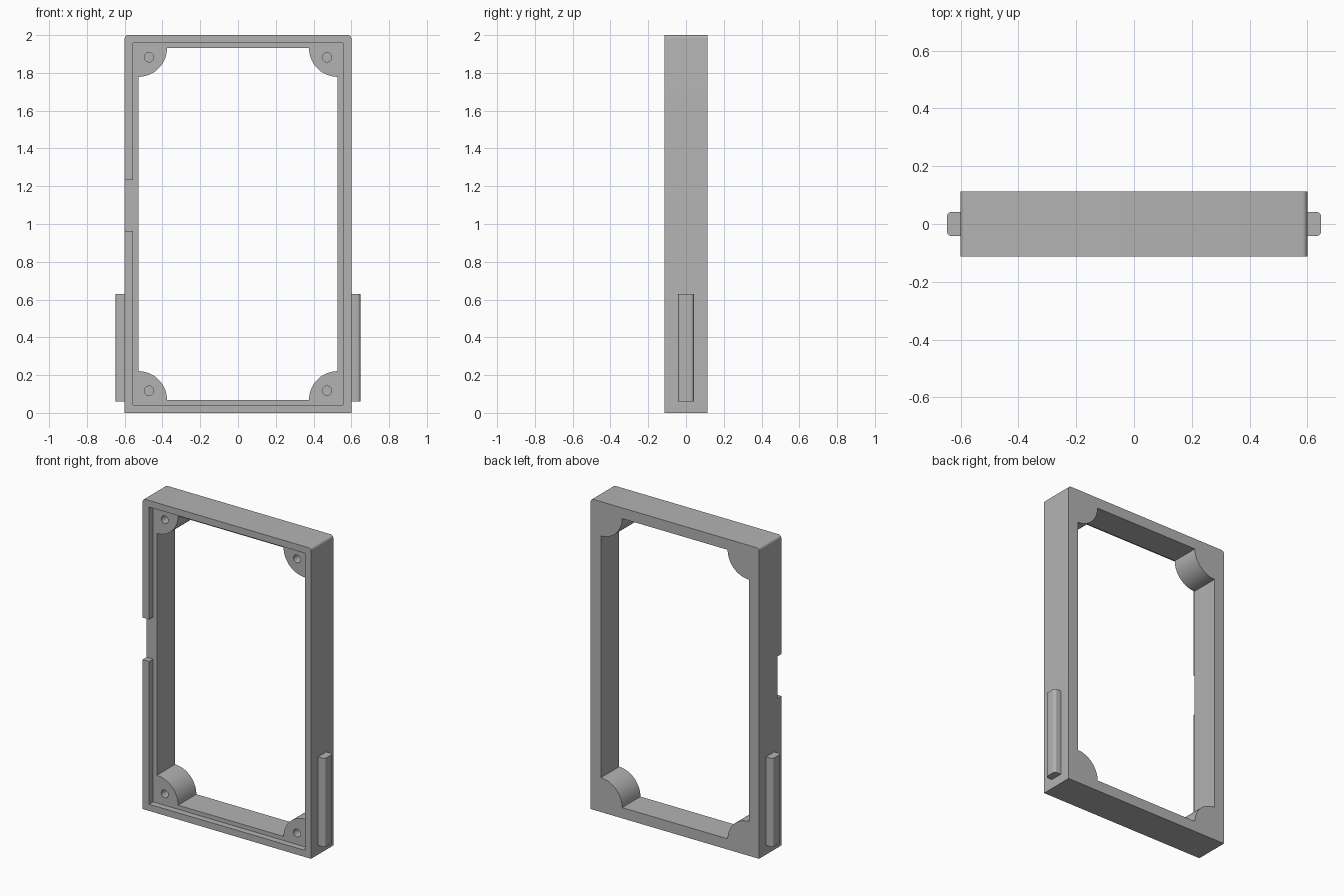
import bpy
import bmesh
from math import sin, cos, pi

if "Cube" in bpy.data.objects:
    bpy.data.objects.remove(bpy.data.objects["Cube"], do_unlink=True)

grey = bpy.data.materials.new("plain grey")
grey.use_nodes = True
grey.diffuse_color = (0.45, 0.45, 0.45, 1)
grey.node_tree.nodes["Principled BSDF"].inputs["Base Color"].default_value = (0.45, 0.45, 0.45, 1)

HALF_W, HALF_D, HEIGHT = 0.6, 0.113, 2.0
FLOOR = -HALF_D + 0.04      # level of the recessed ledge


def arc(cx, cz, r, start, end, steps):
    """Points along an arc, angles in quarter turns."""
    angles = [(start + (end - start) * i / steps) * pi / 2 for i in range(steps + 1)]
    return [(cx + r * cos(a), cz + r * sin(a)) for a in angles]


def prism(name, points, low, high, axis="y"):
    """Extrude a closed outline along y (outline in x, z) or z (outline in x, y)."""
    def place(p, d):
        return (p[0], d, p[1]) if axis == "y" else (p[0], p[1], d)
    bm = bmesh.new()
    face = bm.faces.new([bm.verts.new(place(p, low)) for p in points])
    moved = bmesh.ops.extrude_face_region(bm, geom=[face])["geom"]
    for v in moved:
        if isinstance(v, bmesh.types.BMVert):
            v.co = place((v.co.x, v.co.z if axis == "y" else v.co.y), high)
    bmesh.ops.recalc_face_normals(bm, faces=bm.faces)
    mesh = bpy.data.meshes.new(name)
    bm.to_mesh(mesh)
    bm.free()
    mesh.materials.append(grey)
    obj = bpy.data.objects.new(name, mesh)
    bpy.context.collection.objects.link(obj)
    return obj


def select_only(obj):
    bpy.ops.object.select_all(action="DESELECT")
    obj.select_set(True)
    bpy.context.view_layer.objects.active = obj


def cut(target, cutter):
    cutter.hide_render = True
    mod = target.modifiers.new("cut", "BOOLEAN")
    mod.operation, mod.solver, mod.object = "DIFFERENCE", "EXACT", cutter
    select_only(target)
    bpy.ops.object.modifier_apply(modifier=mod.name)
    bpy.data.objects.remove(cutter, do_unlink=True)


def rectangle(x0, x1, z0, z1):
    return [(x0, z0), (x1, z0), (x1, z1), (x0, z1)]


# Frame body with softened top corners
r = 0.018
outline = [(-HALF_W, 0), (HALF_W, 0)]
outline += arc(HALF_W - r, HEIGHT - r, r, 0, 1, 6)
outline += arc(-HALF_W + r, HEIGHT - r, r, 1, 2, 6)
frame = prism("frame", outline, -HALF_D, HALF_D)

# Opening that leaves a round screw boss in each corner
ox, oz, boss = 0.528, 0.931, 0.152
opening = arc(ox, 1 + oz, boss, 3, 2, 20)
opening += arc(-ox, 1 + oz, boss, 4, 3, 20)
opening += arc(-ox, 1 - oz, boss, 1, 0, 20)
opening += arc(ox, 1 - oz, boss, 2, 1, 20)
cut(frame, prism("opening_cutter", opening, -0.3, 0.3))

# Recess behind the thin front lip, and the gap in the right lip
cut(frame, prism("recess_cutter", rectangle(-0.555, 0.555, 0.043, 1.957), -0.3, FLOOR))
cut(frame, prism("gap_cutter", rectangle(-0.7, -0.5, 0.963, 1.233), -0.3, FLOOR))

# Blind screw holes in the bosses
for sx in (-1, 1):
    for sz in (-1, 1):
        hole = arc(sx * 0.471, 1 + sz * 0.883, 0.025, 0, 4, 24)[:-1]
        cut(frame, prism("hole_cutter", hole, -0.3, 0.03))

# Side rails with rounded outer edges
rails = []
for name, s in (("left_rail", 1), ("right_rail", -1)):
    f, out, half = 0.017, 0.648, 0.042
    shape = [(0.59, -half)] + arc(out - f, -half + f, f, -1, 0, 6)
    shape += arc(out - f, half - f, f, 0, 1, 6) + [(0.59, half)]
    rails.append(prism(name, [(s * x, y) for x, y in shape], 0.06, 0.63, "z"))

for obj in [frame] + rails:
    select_only(obj)
    bpy.ops.object.shade_smooth_by_angle(angle=pi / 6)
